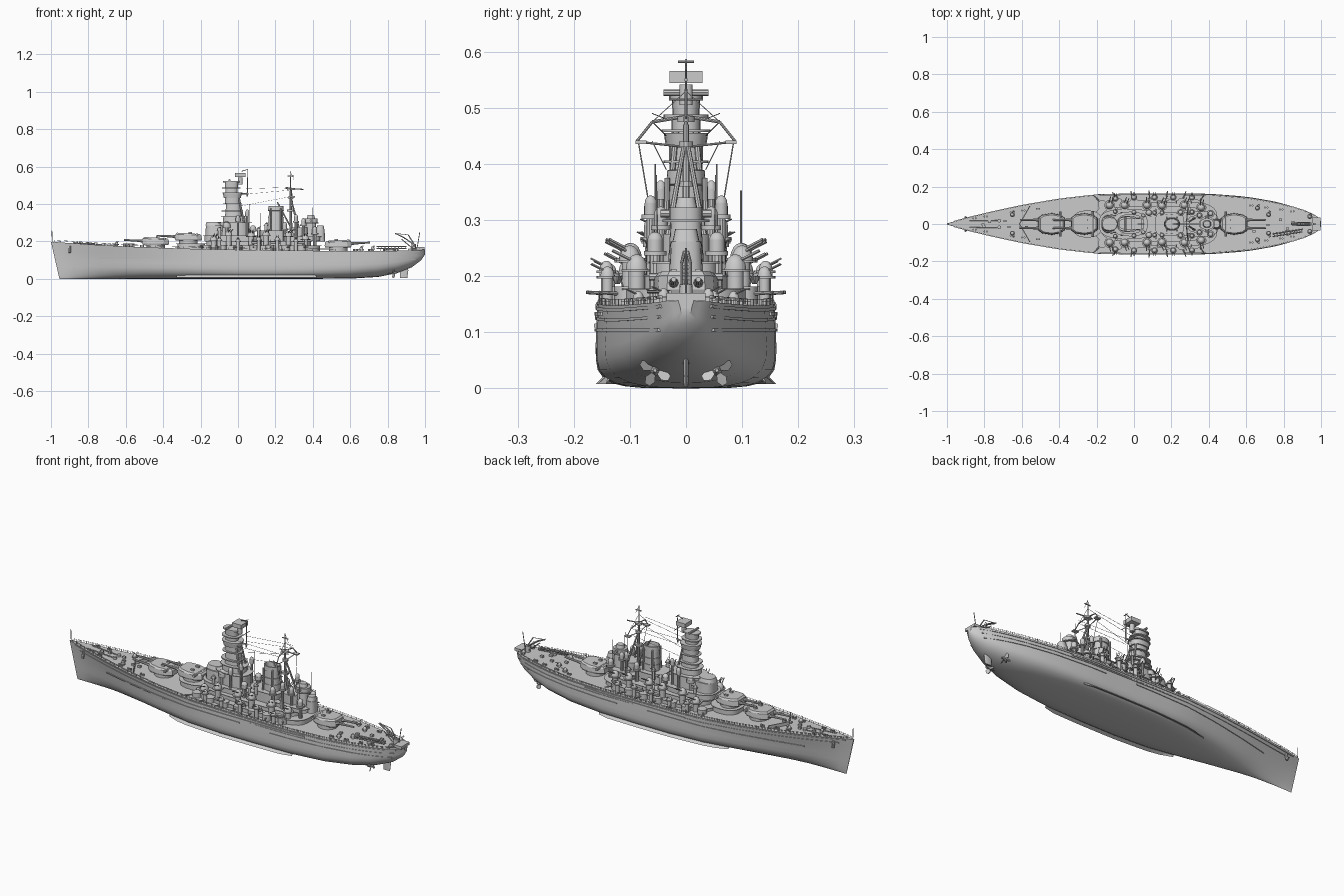
import bpy, bmesh, math, random
from mathutils import Vector as V
random.seed(4)

# ---------- helpers ----------
def finish(bm, name, mirror=False, angle=35):
    bmesh.ops.recalc_face_normals(bm, faces=bm.faces)
    for f in bm.faces: f.smooth = True
    for e in bm.edges: e.smooth = e.calc_face_angle(0) < math.radians(angle)
    me = bpy.data.meshes.new(name); bm.to_mesh(me); bm.free()
    ob = bpy.data.objects.new(name, me); bpy.context.collection.objects.link(ob)
    if mirror:
        m = ob.modifiers.new("mirror", 'MIRROR'); m.use_axis = (False, True, False); m.use_clip = False
        m.use_mirror_merge = False
    return ob

def loft(bm, rings, caps=True):
    vs = [[bm.verts.new(p) for p in r] for r in rings]
    n = len(vs[0])
    for a, b in zip(vs, vs[1:]):
        for i in range(n): bm.faces.new((a[i], a[(i+1) % n], b[(i+1) % n], b[i]))
    if caps: bm.faces.new(vs[0]); bm.faces.new(vs[-1])

def tube(bm, p, q, r, r2=None, n=8):
    p, q = V(p), V(q); d = (q-p).normalized()
    u = d.orthogonal().normalized(); w = d.cross(u)
    ring = lambda c, k: [c+(u*math.cos(t)+w*math.sin(t))*k for t in [2*math.pi*i/n for i in range(n)]]
    loft(bm, [ring(p, r), ring(q, r if r2 is None else r2)])

def oval(x, y, z, a, b, e=2, n=20):
    out = []
    for i in range(n):
        t = 2*math.pi*(i+.5)/n; c, s = math.cos(t), math.sin(t)
        out.append((x+a*math.copysign(abs(c)**(2/e), c), y+b*math.copysign(abs(s)**(2/e), s), z))
    return out

def tier(bm, x, y, z0, z1, a, b, e=2, top=1, n=20):
    loft(bm, [oval(x, y, z0, a, b, e, n), oval(x, y, z1, a*top, b*top, e, n)])

def dome(bm, x, y, z, a, b, h):
    loft(bm, [oval(x, y, z+h*math.sin(k), a*math.cos(k), b*math.cos(k), 2, 12) for k in (0, .4, .8, 1.15, 1.45)])

def box(bm, x, y, z, sx, sy, sz):
    loft(bm, [[(x+i*sx/2, y+j*sy/2, z+k*sz/2) for i, j in ((-1,-1),(1,-1),(1,1),(-1,1))] for k in (-1, 1)])

# ---------- hull: x, deck half width, mid half width, section fullness, keel z, deck z ----------
ST = [(-1,.003,.002,1.5,0,.198),(-.9,.032,.018,1.6,0,.191),(-.75,.068,.048,1.8,0,.181),(-.6,.1,.081,2.2,0,.173),
      (-.4,.134,.122,2.8,0,.165),(-.2,.156,.154,3.5,0,.159),(0,.158,.161,4.2,0,.155),(.2,.158,.161,4.2,0,.152),
      (.4,.156,.159,3.8,0,.15),(.6,.14,.144,3,.001,.148),(.75,.115,.118,2.4,.01,.148),(.85,.091,.09,2.2,.03,.15),
      (.93,.066,.06,2,.062,.152),(.98,.04,.032,2,.1,.155),(1,.014,.01,2,.13,.157)]
def station(x):
    for a, b in zip(ST, ST[1:]):
        if x <= b[0]: break
    t = min(1, (x-a[0])/(b[0]-a[0]))
    return [p+(q-p)*t for p, q in zip(a, b)]
def deck(x): return station(x)[5]
def hull_pt(x, z, out=0):
    _, wd, wm, n, zk, zd = station(x); zm = zk+.5*(zd-zk)
    if z >= zm: y = wm+(wd-wm)*(z-zm)/(zd-zm)
    else: y = wm*max(0, 1-((zm-z)/(zm-zk))**n)**(1/n)
    rake = .045*(1-(z-zk)/(zd-zk))*max(0, (-.6-x)/.4)
    return V((x+rake, y+out, z))
bm = bmesh.new(); rings = []
xs = [s[0] for s in ST]; xs = sorted(xs+[(a+b)/2 for a, b in zip(xs, xs[1:])])
for x in xs:
    s = station(x)
    half = [hull_pt(x, s[4]+(s[5]-s[4])*f) for f in (1, .75, .5, .35, .22, .12, .06, .025, .006, 0)]
    rings.append(half+[V((p.x, -p.y, p.z)) for p in reversed(half[:-1])])
loft(bm, rings); finish(bm, "hull")

# strakes, bilge keels and deck edge rail follow the hull
def belt(bm, x0, x1, zf, h, t):
    k = max(3, int((x1-x0)/.06))
    rr = []
    for i in range(k+1):
        x = x0+(x1-x0)*i/k; z = zf(x)
        a, b = hull_pt(x, z-h/2), hull_pt(x, z+h/2)
        o = V((0, t, 0)); i_ = V((0, -.002, 0))
        rr.append([a+i_, a+o, b+o, b+i_])
    loft(bm, rr)
bm = bmesh.new()
belt(bm, -.96, .97, lambda x: deck(x)-.008, .006, .003)
belt(bm, -.93, .96, lambda x: deck(x)-.026, .005, .003)
belt(bm, -.75, .12, lambda x: .112, .007, .004)
belt(bm, -.1, .5, lambda x: .133, .007, .004)
belt(bm, .3, .95, lambda x: .104, .005, .004)
finish(bm, "side_strakes", True)
bm = bmesh.new(); rr = []
for i in range(13):
    x = -.33+.75*i/12; p = hull_pt(x, .02)
    rr.append([p+V((0,-.004,.004)), p+V((0,-.006,-.004)), V((x, p.y+(.012 if 0 < i < 12 else 0), .008))])
loft(bm, rr); finish(bm, "bilge_keels", True)
bm = bmesh.new(); prev = None
for i in range(66):
    x = -.98+1.95*i/65; p = hull_pt(x, deck(x), -.003); t = p+V((0, 0, .011))
    tube(bm, p, t, .0009, n=4)
    if prev:
        tube(bm, prev, t, .0008, n=4)
        tube(bm, prev-V((0,0,.005)), t-V((0,0,.005)), .0006, n=4)
    prev = t
finish(bm, "deck_railing", True)

# propellers, shafts and rudder
bm = bmesh.new()
tube(bm, (.66,.062,.03), (.835,.055,.032), .005); tube(bm, (.825,.055,.032), (.85,.055,.032), .01, .003)
tube(bm, (.8,.055,.032), (.8,.05,.07), .004)
for k in range(4):
    a = .5+k*math.pi/2; d = V((0, math.cos(a), math.sin(a))); w = V((.006, -math.sin(a)*.009, math.cos(a)*.009)); c = V((.832,.055,.032))
    th = V((.002, 0, 0))
    loft(bm, [[c+d*r+w*s-th, c+d*r-w*s-th, c+d*r-w*s+th, c+d*r+w*s+th] for r, s in ((.006,.4),(.018,1.1),(.029,.5))])
finish(bm, "propellers", True)
bm = bmesh.new()
loft(bm, [oval(.885,0,.003,.02,.004), oval(.888,0,.045,.023,.005), oval(.888,0,.07,.015,.005)])
finish(bm, "rudder")

# ---------- main gun turrets ----------
def turret(name, x, zd, z, d):
    bm = bmesh.new()
    tier(bm, x, 0, zd-.01, z+.004, .05, .05, n=28)
    half = [(-.072,.034),(-.05,.05),(.0,.058),(.045,.05),(.072,.03)]
    plan = half+[(a,-b) for a, b in reversed(half)]
    loft(bm, [[(x-a*d*k, b*k, z+h+(a*-.05 if h > .02 else 0)) for a, b in plan] for k, h in ((.95,0),(1,.008),(.96,.03),(.85,.038))])
    tube(bm, (x-.045*d,-.066,z+.031), (x-.045*d,.066,z+.031), .007)
    for y in (-.022, .022):
        tube(bm, (x+.055*d,y,z+.019), (x+.085*d,y,z+.021), .011, .007)
        tube(bm, (x+.08*d,y,z+.021), (x+.17*d,y,z+.026), .0065, .0045)
        box(bm, x-.01*d, y, z+.041, .018, .01, .008)
    finish(bm, name, angle=25)
turret("turret_a", -.44, .165, .182, -1)
turret("turret_b", -.265, .16, .205, -1)
turret("turret_aft", .535, .148, .168, 1)

# ---------- deckhouses ----------
bm = bmesh.new()
for x, z0, z1, a, b, e in ((.12,.14,.178,.32,.118,4),(.11,.178,.202,.28,.09,4),(-.03,.202,.232,.15,.072,3),
                          (.34,.202,.226,.1,.06,4),(.19,.2,.258,.07,.055,4),(-.25,.15,.19,.075,.065,2.5)):
    tier(bm, x, 0, z0, z1, a, b, e, n=32)
    tier(bm, x, 0, z1-.003, z1, a+.007, b+.007, e, n=32)
finish(bm, "deckhouses")

# ---------- forward tower ----------
bm = bmesh.new()
for x, z0, z1, a, b, t in ((-.12,.23,.285,.055,.05,.95),(-.13,.285,.305,.045,.04,.85),(-.02,.23,.30,.085,.056,.95),
    (-.02,.30,.335,.062,.044,.95),(-.025,.335,.40,.045,.034,.85),(-.03,.36,.366,.058,.044,1),(-.03,.40,.432,.04,.03,1),
    (-.03,.432,.455,.046,.036,1.1),(-.035,.455,.482,.032,.026,1),(-.035,.482,.488,.05,.04,1),(-.035,.488,.515,.034,.024,1.05),
    (-.035,.515,.522,.046,.03,1),(.012,.505,.542,.012,.012,1)):
    tier(bm, x, 0, z0, z1, a, b, 2.6, t, 18)
for x, z, a, b in ((-.02,.298,.095,.066),(-.02,.333,.072,.052),(-.03,.402,.052,.04),(-.03,.457,.054,.044)):
    tier(bm, x, 0, z, z+.004, a, b, 2.6, n=18)
box(bm, .012, 0, .555, .055, .058, .022)
tube(bm, (-.045,-.04,.527), (-.045,.04,.527), .006)
for y in (-.035, .035): tube(bm, (.045,y*1.1,.23), (.0,y*.5,.46), .005)
finish(bm, "forward_tower")
bm = bmesh.new()
tube(bm, (.05,0,.44), (.05,0,.587), .0035, .0015); tube(bm, (.0,0,.455), (.055,0,.455), .004)
tube(bm, (.02,0,.575), (.052,0,.585), .002); tube(bm, (.05,-.014,.582), (.05,.014,.582), .002)
tube(bm, (.05,-.03,.515), (.05,.03,.515), .0018)
finish(bm, "forward_mast")
bm = bmesh.new()
for x, y, z0, z1, r in ((-.06,.045,.23,.29,.017),(.0,.063,.2,.325,.01),(.05,.045,.23,.355,.009),(.08,.06,.2,.27,.014)):
    tier(bm, x, y, z0, z1-.015, r*.7, r*.7, n=10); tier(bm, x, y, z1-.018, z1, r*1.3, r*1.2, n=12); dome(bm, x, y, z1, r*1.2, r*1.1, .016)
finish(bm, "tower_directors", True)

# ---------- funnel ----------
bm = bmesh.new()
loft(bm, [oval(.203,0,z,a,b,2.2,28) for z, a, b in ((.25,.042,.035),(.362,.038,.031),(.364,.042,.035),(.388,.041,.034),(.39,.036,.029),(.355,.034,.027))])
for z in (.29, .325): tier(bm, .203, 0, z, z+.003, .043, .036, 2.2, n=28)
for y in (-.038, .038):
    for x in (.175, .23): tube(bm, (x,y*.95,.25), (x,y*.88,.375), .005)
finish(bm, "funnel")

# ---------- main mast and rigging ----------
bm = bmesh.new()
tube(bm, (.285,0,.2), (.28,0,.47), .008, .005); tube(bm, (.28,0,.46), (.28,0,.575), .0035, .0015)
for y in (-1, 1):
    tube(bm, (.345,.045*y,.2), (.282,.004*y,.43), .006, .004)
    tube(bm, (.28,0,.485), (.285,.06*y,.475), .003); tube(bm, (.285,.06*y,.475), (.29,.088*y,.44), .0025)
    tube(bm, (.28,0,.43), (.29,.088*y,.44), .002); box(bm, .29, .08*y, .439, .03, .02, .006)
    tube(bm, (.29,.085*y,.44), (.3,.068*y,.34), .0012); tube(bm, (.28,0,.53), (.285,.06*y,.475), .001, n=4)
    for z0, z1 in ((.45,.475),(.39,.44),(.48,.49)):
        tube(bm, (.02,.035*y,z0), (.285,.06*y,z1), .0008, n=4)
for z, a in ((.36,.02),(.43,.016),(.475,.02)): tier(bm, .282, 0, z, z+.01, a, a*.8, n=12)
tube(bm, (.25,0,.485), (.35,0,.478), .003); tube(bm, (.265,0,.55), (.3,0,.55), .003); tube(bm, (.3,0,.53), (.28,0,.575), .001)
tube(bm, (.285,0,.27), (.21,0,.41), .004)
finish(bm, "main_mast")

# ---------- aft superstructure ----------
bm = bmesh.new()
for x, z0, z1, a, b, t in ((.39,.22,.30,.032,.032,.85),(.39,.30,.322,.036,.03,1),(.39,.322,.34,.022,.02,.8),(.33,.22,.275,.045,.045,1),
                           (.44,.2,.262,.026,.03,.9),(.44,.262,.284,.022,.024,.8)):
    tier(bm, x, 0, z0, z1, a, b, 2.6, t, 18)
tube(bm, (.39,-.045,.312), (.39,.045,.312), .007)
tier(bm, .39, 0, .297, .301, .042, .042)
finish(bm, "aft_tower")
bm = bmesh.new()
for x, y, z, r in ((.31,.063,.31,.011),(.35,.045,.29,.012),(.25,.062,.27,.013),(.41,.055,.245,.014)):
    tier(bm, x, y, .17, z, r*.7, r*.7, n=10); tier(bm, x, y, z-.008, z, r*1.5, r*1.5, n=12)
    tier(bm, x, y, z, z+.02, r, r, n=12); dome(bm, x, y, z+.02, r, r, .014)
finish(bm, "searchlight_towers", True)

# ---------- secondary and light guns ----------
def mount(bm, x, y, z, r, ang, z0, el=.5):
    tier(bm, x, y, z0, z, r*.75, r*.75, n=12); tier(bm, x, y, z-.004, z, r*1.35, r*1.35, n=14)
    dome(bm, x, y, z, r, r, r*1.35)
    d = V((math.cos(ang), math.sin(ang), el)).normalized(); s = V((-math.sin(ang), math.cos(ang), 0))*r*.35
    for k in (-1, 1):
        p = V((x, y, z+r*.6))+s*k; tube(bm, p, p+d*r*2.4, r*.13, n=6)
bm = bmesh.new()
for x, y, z, r in ((-.13,.1,.205,.021),(-.05,.1,.232,.02),(.07,.1,.228,.02),(.15,.098,.232,.02),(.27,.1,.228,.02),(.36,.088,.212,.02)):
    mount(bm, x, y, z, r, 1.57+random.uniform(-.5,.5), .15)
for x, y, z in ((-.1,.136,.205),(.0,.142,.2),(.11,.142,.21),(.21,.142,.21),(.31,.14,.2)):
    mount(bm, x, y, z, .013, 1.57, .145)
for x, y, z in ((-.1,.066,.262),(.11,.06,.262),(.15,.06,.285),(.3,.06,.25),(-.65,.05,.185),(.66,.085,.16),(.72,.05,.16),(.94,.04,.165)):
    mount(bm, x, y, z, .01, 1.2, z-.05)
finish(bm, "anti_air_guns", True)
bm = bmesh.new()
for i in range(7):
    x = -.17+.085*i; y = .116 if 0 < i < 6 else .104
    tier(bm, x, y, .145, .182, .024, .024, n=14); a = 2.3-.22*i
    d = V((math.cos(a), math.sin(a), .05)); p = V((x, y, .168)); tube(bm, p, p+d*.062, .004, .003)
finish(bm, "casemate_guns", True)
bm = bmesh.new()
for x in (.1, .2, .33):
    y = .122
    loft(bm, [oval(x,y,.186,.022,.004,1.6,14), oval(x,y,.195,.03,.009,1.6,14), oval(x,y,.2,.032,.009,1.6,14)])
    for k in (-.025, .025): tube(bm, (x+k,y-.012,.175), (x+k,y,.21), .0015, n=6)
finish(bm, "ship_boats", True)

# ---------- foredeck gear ----------
bm = bmesh.new()
rr = [[(x+o, y, z) for o, z in ((0,.165),(.006,.165),(.006,.19),(0,.19))] for x, y in ((-.56,.095),(-.615,0),(-.56,-.095))]
loft(bm, rr)
for y in (-.018, .018):
    tier(bm, -.72, y, .17, .19, .01, .01, n=12); tube(bm, (-.72,y,.182), (-.88,y*1.1,.192), .0025, n=6)
    tube(bm, (-.9,y*1.6,.175), (-.9,y*1.95,.14), .007)
for x in (-.86,-.8,-.66,-.6,-.52,.62,.7,.78,.84):
    for y in (-1, 1):
        w = station(x)[1]*.72*y
        tier(bm, x, w, deck(x)-.004, deck(x)+.01, .005, .005, n=8); tier(bm, x+.014, w, deck(x)-.004, deck(x)+.01, .005, .005, n=8)
for i in range(12):
    x = random.choice((random.uniform(-.85,-.55), random.uniform(.62,.85)))
    box(bm, x, random.uniform(-.3,.3)*station(x)[1], deck(x)+.004, .016, .012, .012)
tube(bm, (-.993,0,.19), (-.995,0,.257), .0018, n=6)
finish(bm, "deck_fittings")

# ---------- stern crane, catapult, flagstaff, aerials ----------
bm = bmesh.new()
tier(bm, .94, .0, .145, .185, .012, .012, n=12)
for y in (-.008, .008):
    tube(bm, (.945,y,.18), (.885,y,.222), .003); tube(bm, (.885,y,.222), (.84,y*.4,.243), .003)
    tube(bm, (.93,y,.165), (.875,y,.212), .0025)
for k in range(6): box(bm, .94-.01*k, 0, .182+.007*k, .004, .018, .006)
tube(bm, (.945,0,.18), (.91,0,.235), .003); tube(bm, (.91,0,.235), (.84,0,.243), .0015)
tube(bm, (.955,0,.15), (.972,0,.25), .002)
finish(bm, "stern_crane")
bm = bmesh.new()
for o in (-.007, .007):
    tube(bm, (.74,-.06+o,.172), (.9,-.035+o,.172), .003); tube(bm, (.74,-.06+o,.162), (.9,-.035+o,.162), .002)
for k in range(9): box(bm, .75+.018*k, -.058+.0028*k, .167, .004, .016, .012)
tier(bm, .82, -.047, .14, .163, .016, .016, n=14)
box(bm, .975, 0, .163, .045, .07, .014)
finish(bm, "catapult")
bm = bmesh.new()
tube(bm, (.12,.098,.2), (.12,.098,.353), .0015, n=6)
for y in (-1, 1):
    tube(bm, (.4,.05*y,.24), (.4,.053*y,.38), .0012, n=6); tube(bm, (.06,.055*y,.25), (.06,.055*y,.4), .0012, n=6)
finish(bm, "aerials")
